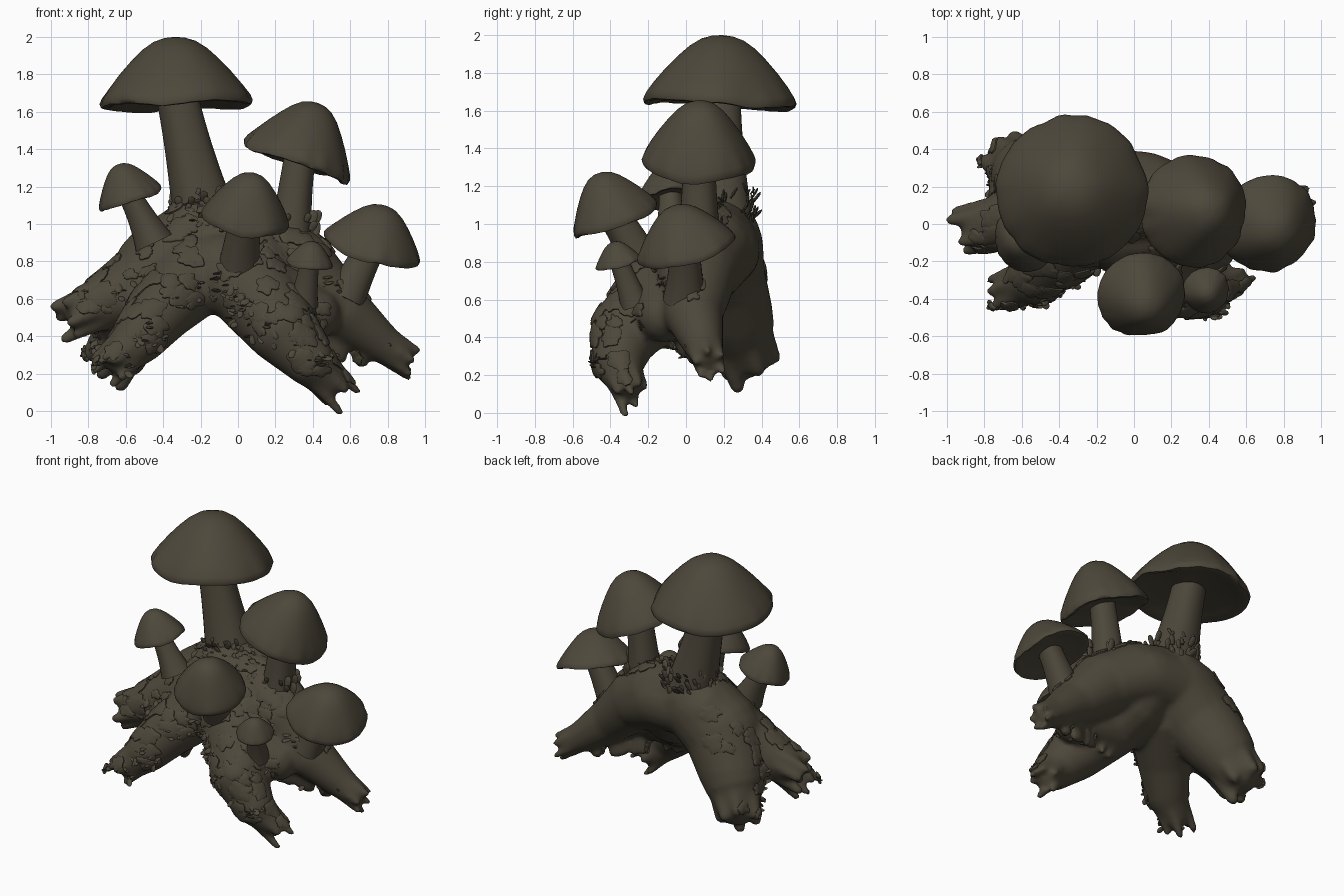
import bpy, bmesh, math, random
from mathutils import Vector, noise
from mathutils.bvhtree import BVHTree

random.seed(7)
cube = bpy.data.objects.get("Cube")
if cube:
    bpy.data.objects.remove(cube)

mat = bpy.data.materials.new("dark_brown")
mat.use_nodes = True
mat.diffuse_color = (0.075, 0.064, 0.043, 1)
bsdf = mat.node_tree.nodes["Principled BSDF"]
bsdf.inputs["Base Color"].default_value = mat.diffuse_color
bsdf.inputs["Roughness"].default_value = 0.9


def make_object(name, bm, angle=50):
    """Turn a bmesh into a smooth shaded object."""
    bmesh.ops.recalc_face_normals(bm, faces=bm.faces)
    mesh = bpy.data.meshes.new(name)
    bm.to_mesh(mesh)
    bm.free()
    mesh.materials.append(mat)
    obj = bpy.data.objects.new(name, mesh)
    bpy.context.collection.objects.link(obj)
    bpy.ops.object.select_all(action='DESELECT')
    obj.select_set(True)
    bpy.context.view_layer.objects.active = obj
    bpy.ops.object.shade_smooth_by_angle(angle=math.radians(angle))
    return obj


def side_axes(axis):
    """Two directions square to an axis, the first close to x."""
    u = (Vector((1, 0, 0)) - axis * axis.x)
    if u.length < 0.1:
        u = axis.orthogonal()
    u.normalize()
    return u, axis.cross(u)


def skin(bm, rings):
    """Join rings of points into a capped tube."""
    loops = [[bm.verts.new(p) for p in ring] for ring in rings]
    n = len(loops[0])
    for a, b in zip(loops, loops[1:]):
        for i in range(n):
            bm.faces.new((a[i], a[(i + 1) % n], b[(i + 1) % n], b[i]))
    bm.faces.new(loops[0])
    bm.faces.new(loops[-1])


def chain(bm, points):
    """Round ended tapered tubes along a path of (x, y, z, radius)."""
    for a, b in zip(points, points[1:]):
        a, b = Vector(a), Vector(b)
        axis = (b.xyz - a.xyz).normalized()
        u, v = side_axes(axis)
        profile = [(a, math.radians(d)) for d in (-80, -55, -28, 0)]
        profile += [(b, math.radians(d)) for d in (0, 28, 55, 80)]
        skin(bm, [[p.xyz + axis * (p.w * math.sin(lat))
                   + (u * math.cos(t) + v * math.sin(t)) * (p.w * math.cos(lat))
                   for t in (k * math.tau / 20 for k in range(20))]
                  for p, lat in profile])


# Stump with five roots, each ending in splintered fingers
ROOTS = [
    [(-.2, .15, .93, .23), (.1, .12, .86, .24), (.32, .06, .75, .22),
     (.56, .04, .53, .16), (.76, .09, .37, .11), (.85, .11, .31, .09)],
    [(.05, .02, .75, .26), (.1, -.14, .62, .23), (.24, -.32, .43, .19),
     (.38, -.36, .27, .14), (.47, -.32, .17, .1)],
    [(-.2, .16, .9, .25), (-.4, .15, .74, .27), (-.55, .25, .5, .22),
     (-.63, .31, .34, .16)],
    [(-.38, .1, .75, .24), (-.62, .03, .62, .18), (-.8, -.01, .54, .13)],
    [(-.22, .02, .74, .23), (-.4, -.17, .55, .18), (-.53, -.29, .39, .145),
     (-.62, -.33, .3, .11)],
]
# Webs of wood that fill the hollows between roots
WEBS = [
    [(.12, -.12, .62, .23), (.4, -.12, .52, .15)],
    [(-.1, -.02, .75, .22), (.02, -.14, .66, .2)],
    [(-.4, .17, .7, .22), (-.6, .18, .5, .17)],
    [(-.3, .2, .88, .21), (.05, .19, .86, .2), (.3, .12, .74, .17)],
]
bm = bmesh.new()
for web in WEBS:
    chain(bm, web)
for root in ROOTS:
    chain(bm, root)
    end = Vector(root[-1])
    heading = (end.xyz - Vector(root[-2]).xyz).normalized()
    u, v = side_axes(heading)
    for k in range(6):
        turn = k * math.tau / 6 + random.uniform(-.3, .3)
        start = end.xyz + (u * math.cos(turn) + v * math.sin(turn)) * end.w * .72
        tip = start + heading * random.uniform(.07, .18) + (start - end.xyz) * .15
        chain(bm, [(*(start - heading * .1), end.w * .42), (*tip, end.w * .25)])
# Knots under the right hand roots
for k in range(12):
    a, b = Vector(ROOTS[1][1]), Vector(ROOTS[0][4])
    p = a.lerp(b, random.random())
    r = random.uniform(.025, .045)
    chain(bm, [(*p.xyz, r), (p.x, p.y + .03, p.z - p.w - .02, r * .8)])
stump = make_object("stump", bm, 70)
remesh = stump.modifiers.new("merge", 'REMESH')
remesh.mode = 'VOXEL'
remesh.voxel_size = 0.016
remesh.use_smooth_shade = True
relax = stump.modifiers.new("relax", 'SMOOTH')
relax.factor = 0.5
relax.iterations = 14
bpy.context.view_layer.update()

graph = bpy.context.evaluated_depsgraph_get()
surface = BVHTree.FromObject(stump, graph)
spots = [(p.center.copy(), p.normal.copy())
         for p in stump.evaluated_get(graph).data.polygons]


def mossy(c, n):
    """Moss keeps to the top and front and away from root tips."""
    bare = noise.noise(c * 3.5) < -.22
    return n.y < .3 and n.z > -.35 and not bare and c.z > .1 and abs(c.x) < .84


# Lobed moss patches that hug the bark
bm = bmesh.new()
mossy_spots = [s for s in spots if mossy(*s)]
back_spots = [s for s in spots if s[1].y > .3 and s[0].x < -.3 and s[0].z > .6]
for c, n in random.sample(mossy_spots, 125) + random.sample(back_spots, 4):
    u, v = side_axes(n)
    size = random.uniform(.04, .075)
    stretch = random.uniform(.6, 1)
    seed = random.uniform(0, 50)
    rings = []
    for scale, lift in ((1, -.004), (1, .008), (.85, .012), (.3, .013)):
        ring = []
        for i in range(36):
            t = i * math.tau / 36
            lobe = noise.noise(Vector((math.cos(t) * 1.7, math.sin(t) * 1.7, seed)))
            r = size * scale * (1 + .6 * lobe)
            p = c + u * (r * math.cos(t)) + v * (r * stretch * math.sin(t))
            near, normal, _, _ = surface.find_nearest(p)
            ring.append(near + normal * lift)
        rings.append(ring)
    skin(bm, rings)
make_object("moss_patches", bm)


def leaf(bm, base, direction, length):
    """One small rounded blade."""
    u, v = side_axes(direction)
    skin(bm, [[base + direction * (length * s) + u * (length * w * math.cos(t))
               + v * (length * w * .35 * math.sin(t))
               for t in (k * math.tau / 8 for k in range(8))]
              for s, w in ((-.2, .3), (.35, .42), (.8, .36), (1, .12))])


# Ragged fringe of leaflets
bm = bmesh.new()
fringe = [s for s in mossy_spots if s[1].z < .3 or s[0].z > .98]
for c, n in random.sample(fringe, 260):
    wander = Vector((random.gauss(0, .7), random.gauss(0, .7), random.gauss(-.3, .7)))
    leaf(bm, c, (n * .3 + wander).normalized(), random.uniform(.025, .05))
# Tufts around the two tallest stems
for x, y, z, r, count in ((-.17, .18, 1.08, .18, 60), (.3, .07, .95, .12, 34)):
    for k in range(count):
        t = random.uniform(0, math.tau)
        out = Vector((math.cos(t), math.sin(t), 0))
        base = Vector((x, y, z)) + out * r + Vector((0, 0, random.uniform(-.08, .1)))
        up = Vector((random.gauss(0, .3), random.gauss(0, .3), 1))
        leaf(bm, base, (up + out * .4).normalized(), random.uniform(.03, .06))
make_object("moss_fringe", bm)

# Cap outline: (radius, height) from the crown over the lip to the gills
CAP = [(.02, 1), (.14, .985), (.28, .93), (.43, .81), (.58, .64), (.74, .43), (.88, .22),
       (.97, .06), (1, -.03), (.985, -.09), (.93, -.1), (.8, -.05), (.55, .0), (.2, .03)]


def mushroom(name, foot, foot_r, neck_r, rim, tilt, radius, height):
    """A leaning stem and a wavy bell cap."""
    foot, rim, axis = Vector(foot), Vector(rim), Vector(tilt).normalized()
    u, v = side_axes(axis)
    seed = radius * 40
    cap = bmesh.new()
    rings = []
    for r, h in CAP:
        ring = []
        for i in range(64):
            t = i * math.tau / 64
            wave = (math.sin(3 * t + seed) + .6 * math.sin(5 * t + 2 * seed)) * r * r
            flat = Vector((math.cos(t), math.sin(t), seed))
            nick = noise.noise(flat * 4) * max(0, r - .85) * .25
            rr = radius * r * (1 + .01 * wave + nick)
            ring.append(rim + u * (rr * math.cos(t)) + v * (rr * math.sin(t))
                        + axis * (height * (h + .03 * wave + nick)))
        rings.append(ring)
    skin(cap, rings)
    make_object(name + "_cap", cap, 60)

    # The stem curves from its foot into the cap's axis
    top = rim + axis * (height * .15)
    bend = foot.lerp(rim, .5) + axis * (height * -.08) + Vector((0, 0, .02))
    stem = bmesh.new()
    rings = []
    for i in range(13):
        s = i / 12
        p = foot * (1 - s) ** 2 + bend * (2 * s * (1 - s)) + top * s * s
        d = ((bend - foot) * (1 - s) + (top - bend) * s).normalized()
        a, b = side_axes(d)
        r = neck_r + (foot_r - neck_r) * (1 - s) ** 1.6
        rings.append([p + (a * math.cos(t) + b * math.sin(t)) * r
                      * (1 + .02 * math.sin(4 * t + seed))
                      for t in (k * math.tau / 28 for k in range(28))])
    skin(stem, rings)
    make_object(name + "_stem", stem, 60)


mushroom("tall_mushroom", (-.17, .18, 1.0), .18, .112,
         (-.33, .175, 1.66), (-.03, .06, 1), .405, .34)
mushroom("second_mushroom", (.28, .07, .88), .12, .085,
         (.32, .07, 1.345), (.36, .02, 1), .3, .32)
mushroom("right_mushroom", (.57, -.01, .6), .115, .08,
         (.72, 0, .88), (.3, -.27, 1), .268, .23)
mushroom("front_mushroom", (0, -.19, .72), .12, .085,
         (.04, -.38, 1.035), (.16, -.36, 1), .237, .25)
mushroom("small_mushroom", (.35, -.27, .57), .08, .052,
         (.385, -.355, .795), (.12, -.25, 1), .125, .115)
mushroom("left_mushroom", (-.45, -.07, .9), .105, .06,
         (-.58, -.08, 1.145), (-.33, -.1, 1), .176, .185)
